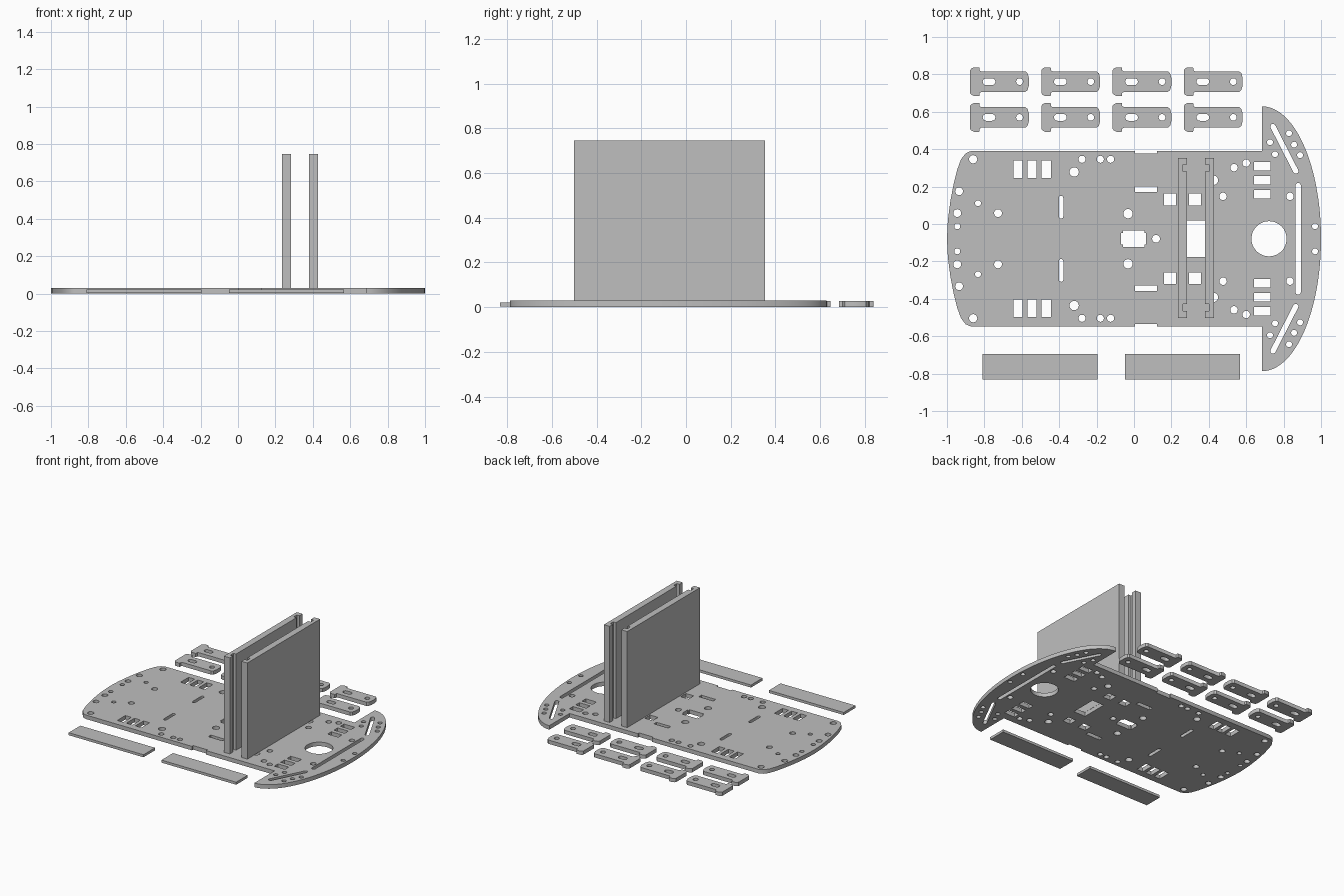
import bpy, bmesh
from math import sin, cos, pi, atan2, hypot

cube = bpy.data.objects.get("Cube")
if cube:
    bpy.data.objects.remove(cube)

grey = bpy.data.materials.new("plain_grey")
grey.use_nodes = True
colour = (0.52, 0.52, 0.52, 1)
grey.diffuse_color = colour
grey.node_tree.nodes["Principled BSDF"].inputs["Base Color"].default_value = colour

MID = -0.079  # centre line of the chassis


# Outline helpers: each returns a closed list of (x, y)
def circle(x, y, r, n=20):
    return [(x + r * cos(2 * pi * i / n), y + r * sin(2 * pi * i / n)) for i in range(n)]


def rect(x, y, w, h):
    return [(x + sx * w / 2, y + sy * h / 2) for sx, sy in ((-1, -1), (1, -1), (1, 1), (-1, 1))]


def slot(x1, y1, x2, y2, r, n=8):
    a = atan2(y2 - y1, x2 - x1)
    ends = ((x2, y2, a - pi / 2), (x1, y1, a + pi / 2))
    return [(x + r * cos(s + pi * i / n), y + r * sin(s + pi * i / n))
            for x, y, s in ends for i in range(n + 1)]


def mirrored(half):
    return half + [(x, -y) for x, y in reversed(half) if abs(y) > 1e-6]


def cut_sheet(name, loops, z0, z1, origin=(0, 0)):
    """Extrude a filled outline with holes between two heights."""
    curve = bpy.data.curves.new(name, "CURVE")
    curve.dimensions = "2D"
    curve.fill_mode = "BOTH"
    curve.extrude = (z1 - z0) / 2
    for loop in loops:
        s = curve.splines.new("POLY")
        s.points.add(len(loop) - 1)
        for p, (x, y) in zip(s.points, loop):
            p.co = (x, y, 0, 1)
        s.use_cyclic_u = True
    temp = bpy.data.objects.new(name + "_profile", curve)
    bpy.context.collection.objects.link(temp)
    bpy.context.view_layer.update()
    deps = bpy.context.evaluated_depsgraph_get()
    mesh = bpy.data.meshes.new_from_object(temp.evaluated_get(deps))
    bpy.data.objects.remove(temp)
    mesh.name = name
    bm = bmesh.new()
    bm.from_mesh(mesh)
    bmesh.ops.remove_doubles(bm, verts=bm.verts, dist=1e-5)
    bmesh.ops.recalc_face_normals(bm, faces=bm.faces)
    bmesh.ops.translate(bm, verts=bm.verts, vec=(0, 0, (z0 + z1) / 2))
    bm.to_mesh(mesh)
    bm.free()
    mesh.materials.clear()
    mesh.materials.append(grey)
    obj = bpy.data.objects.new(name, mesh)
    obj.location = (*origin, 0)
    bpy.context.collection.objects.link(obj)
    bpy.ops.object.select_all(action="DESELECT")
    obj.select_set(True)
    bpy.context.view_layer.objects.active = obj
    bpy.ops.object.shade_smooth_by_angle(angle=0.6)
    return obj


# Chassis outline: rounded tail, notched side, elliptical bumper
half = [(-1, 0), (-.995, .1), (-.982, .2), (-.965, .29), (-.945, .37), (-.925, .425),
        (-.9, .457), (-.87, .47), (.005, .47), (.005, .455), (.122, .455), (.122, .47),
        (.685, .47)]
half += [(.685 + .315 * sin(t * pi / 48), .708 * cos(t * pi / 48)) for t in range(25)]
half[-1] = (1, 0)
outline = mirrored(half)

# Holes on one side, copied across the centre line
side = [circle(x, y, r) for x, y, r in (
    (-.86, .425, .022), (-.935, .254, .021), (-.834, .19, .016), (-.945, .137, .021),
    (-.727, .137, .021), (-.945, .067, .016), (-.278, .425, .019), (-.18, .425, .019),
    (-.125, .425, .019), (-.32, .357, .025), (-.032, .134, .025), (.535, .38, .02),
    (.6, .405, .02), (.425, .313, .025), (.476, .227, .02), (.834, .227, .02),
    (.968, .067, .016), (.727, .516, .016), (.754, .452, .016), (.829, .564, .016),
    (.856, .503, .016), (.888, .447, .016))]
side += [rect(x, .372, .05, .095) for x in (-.62, -.545, -.47)]
side += [rect(x, .21, .065, .062) for x in (.193, .326)]
side += [rect(.685, y, .088, .044) for y in (.388, .313, .238)]
side += [rect(.065, .264, .118, .03),
         slot(-.39, .218, -.39, .12, .012),
         slot(.743, .6, .865, .362, .014)]
holes = side + [[(x, -y) for x, y in loop] for loop in side]

# Holes on the centre line
holes += [circle(.118, 0, .021), circle(.722, 0, .094, 48),
          slot(.878, -.285, .878, .285, .014), rect(.332, 0, .098, .195),
          mirrored([(-.07, .03), (-.06, .03), (-.06, .043), (.055, .043), (.055, .03), (.065, .03)])]
cut_sheet("chassis_plate", [outline] + holes, 0, .03, (0, MID))

# Upright panels with facing grooves near both ends
panel = mirrored([(.024, .39), (.024, .428), (-.024, .428)])
panel = [(-.024, -.428), (.024, -.428)]
for y in (-.373, .373):
    panel += [(.024, y - .018), (.002, y - .018), (.002, y + .018), (.024, y + .018)]
panel += [(.024, .428), (-.024, .428)]
for name, x, f in (("rear_upright_panel", .26, 1), ("front_upright_panel", .404, -1)):
    cut_sheet(name, [[(f * px, py) for px, py in panel]], .03, .745, (x, MID + .005))

# Motor brackets in two rows of four
bracket = [(0, .062), (.006, .07), (.02, .077), (.048, .077), (.051, .072), (.051, .06), (.06, .055),
           (.295, .055), (.307, .045), (.314, .02)]
bracket_loops = [mirrored(bracket), slot(.085, 0, .117, 0, .018), circle(.264, 0, .018)]
for row, y in enumerate((.761, .57)):
    for col in range(4):
        cut_sheet(f"motor_bracket_{row + 1}_{col + 1}", bracket_loops, 0, .028,
                  (-.876 + .381 * col, y))

# Loose flat strips
for name, x in (("strip_rear", -.503), ("strip_front", .26)):
    cut_sheet(name, [rect(0, 0, .615, .136)], .003, .022, (x, -.764))
